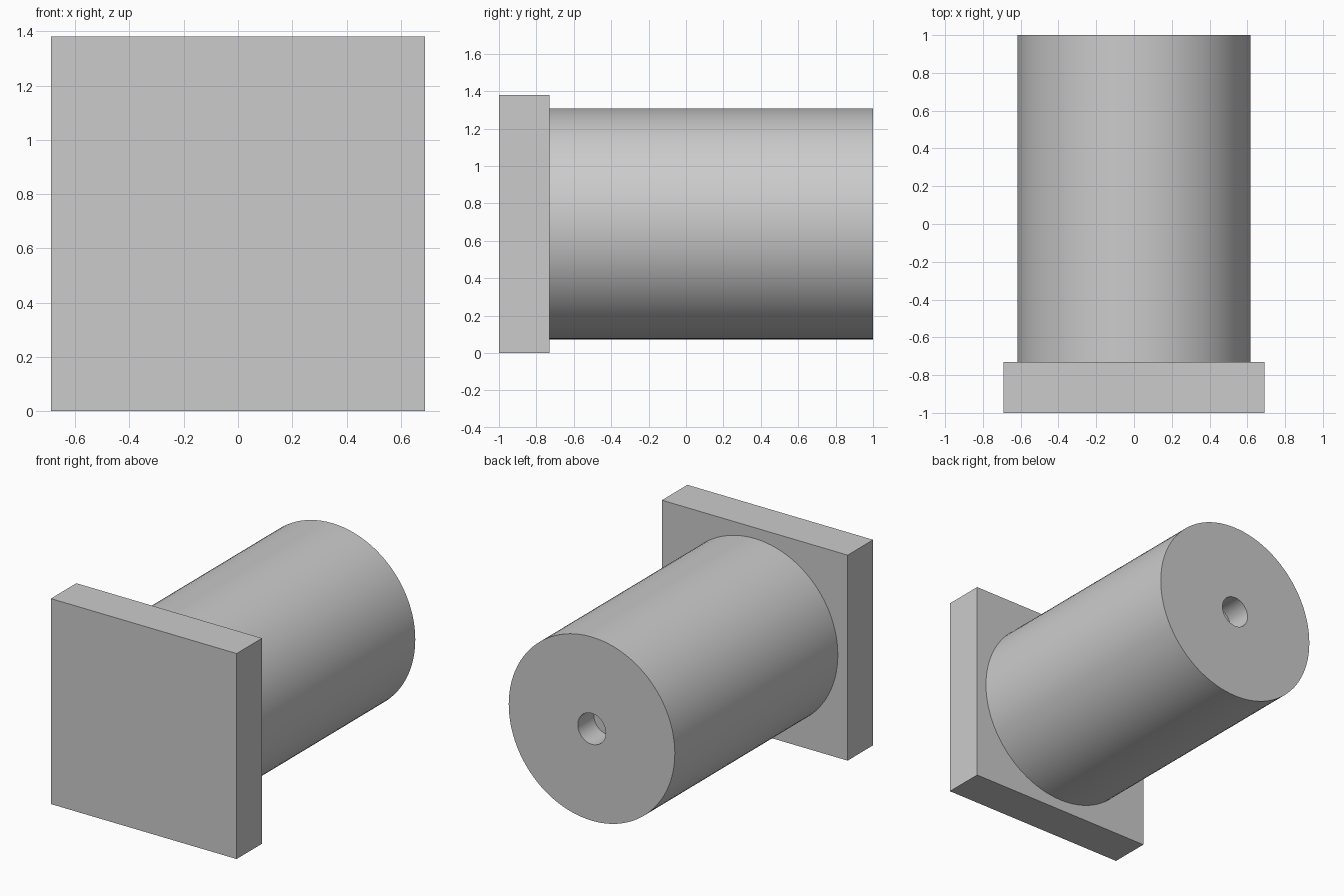
import bpy
import bmesh
import math
from mathutils import Matrix, Vector

cube = bpy.data.objects.get("Cube")
if cube:
    bpy.data.objects.remove(cube, do_unlink=True)

HALF = 0.69        # half side of the square head, also the axis height
HEAD_BACK = -0.73
RADIUS = 0.617
HOLE_RADIUS = 0.104
HOLE_DEPTH = 0.17
SEGMENTS = 96

grey = bpy.data.materials.new("plain grey")
grey.use_nodes = True
colour = (0.6, 0.6, 0.6, 1)
grey.diffuse_color = colour
grey.node_tree.nodes["Principled BSDF"].inputs["Base Color"].default_value = colour


def add_object(name, bm):
    bmesh.ops.recalc_face_normals(bm, faces=bm.faces)
    mesh = bpy.data.meshes.new(name)
    bm.to_mesh(mesh)
    bm.free()
    mesh.materials.append(grey)
    obj = bpy.data.objects.new(name, mesh)
    bpy.context.collection.objects.link(obj)
    return obj


# Square head plate
bm = bmesh.new()
size = Vector((2 * HALF, HEAD_BACK + 1, 2 * HALF))
centre = Vector((0, (HEAD_BACK - 1) / 2, HALF))
bmesh.ops.create_cube(bm, size=1, matrix=Matrix.Translation(centre) @ Matrix.Diagonal(size.to_4d()))
add_object("head_plate", bm)

# Round shank with a blind hole in its end, turned from a (radius, y) profile
profile = [(0, HEAD_BACK), (RADIUS, HEAD_BACK), (RADIUS, 1), (HOLE_RADIUS, 1),
           (HOLE_RADIUS, 1 - HOLE_DEPTH), (0, 1 - HOLE_DEPTH)]
bm = bmesh.new()
verts = [bm.verts.new((r, y, HALF)) for r, y in profile]
edges = [bm.edges.new(pair) for pair in zip(verts, verts[1:])]
bmesh.ops.spin(bm, geom=verts + edges, cent=(0, 0, HALF), axis=(0, 1, 0),
               angle=math.tau, steps=SEGMENTS, use_merge=True)
bmesh.ops.remove_doubles(bm, verts=bm.verts, dist=0.0001)
shank = add_object("shank", bm)

bpy.ops.object.select_all(action="DESELECT")
shank.select_set(True)
bpy.context.view_layer.objects.active = shank
bpy.ops.object.shade_smooth_by_angle(angle=math.radians(30))
